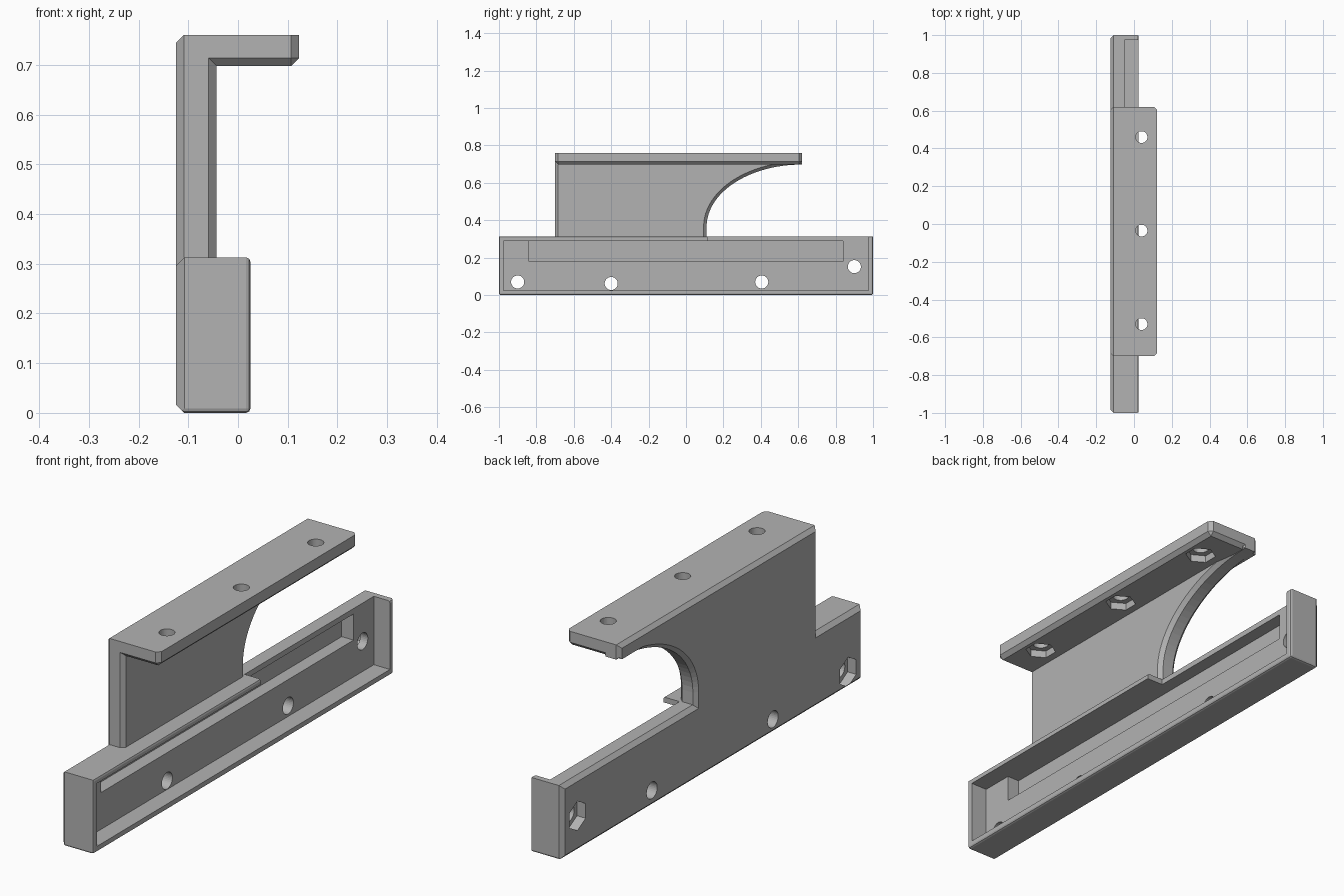
import bpy, bmesh, math
from mathutils import Matrix, Vector

if "Cube" in bpy.data.objects:
    bpy.data.objects.remove(bpy.data.objects["Cube"], do_unlink=True)

grey = bpy.data.materials.new("plain grey")
grey.use_nodes = True
colour = (0.45, 0.45, 0.45, 1)
grey.diffuse_color = colour
grey.node_tree.nodes["Principled BSDF"].inputs["Base Color"].default_value = colour

BACK = -0.125   # outer face of the bracket
CH = 0.017      # chamfer size


def make_object(name, bm):
    bmesh.ops.recalc_face_normals(bm, faces=bm.faces)
    mesh = bpy.data.meshes.new(name)
    bm.to_mesh(mesh)
    bm.free()
    mesh.materials.append(grey)
    obj = bpy.data.objects.new(name, mesh)
    bpy.context.scene.collection.objects.link(obj)
    return obj


def chamfer(bm, rule, size, segments=1):
    edges = [e for e in bm.edges if rule((e.verts[0].co + e.verts[1].co) / 2)]
    bmesh.ops.bevel(bm, geom=edges, offset=size, segments=segments,
                    profile=0.5, affect='EDGES')


def block(lo, hi):
    bm = bmesh.new()
    bmesh.ops.create_cube(bm, size=1)
    lo, hi = Vector(lo), Vector(hi)
    for v in bm.verts:
        v.co = (lo + hi) / 2 + v.co * (hi - lo)
    return bm


def prism(centre, radius, length, sides, axis, turn=0):
    bm = bmesh.new()
    spin = Matrix.Rotation(turn, 4, 'Z')
    tilt = Matrix.Rotation(math.pi / 2, 4, 'Y') if axis == 'X' else Matrix()
    bmesh.ops.create_cone(bm, cap_ends=True, segments=sides, radius1=radius,
                          radius2=radius, depth=length,
                          matrix=Matrix.Translation(centre) @ tilt @ spin)
    return bm


def near(a, b):
    return abs(a - b) < 0.002


def combine(target, bm, operation):
    tool = make_object("helper", bm)
    tool.hide_render = True
    mod = target.modifiers.new(operation, 'BOOLEAN')
    mod.operation, mod.object, mod.solver = operation, tool, 'EXACT'
    graph = bpy.context.evaluated_depsgraph_get()
    mesh = bpy.data.meshes.new_from_object(target.evaluated_get(graph))
    target.modifiers.clear()
    target.data = mesh
    bpy.data.objects.remove(tool, do_unlink=True)


# Long housing with chamfered outer face and softened rim
bm = block((BACK, -1, 0), (0.025, 1, 0.313))
chamfer(bm, lambda c: near(c.x, BACK), CH)
chamfer(bm, lambda c: near(c.x, 0.025) or (near(abs(c.y), 1) and near(c.z, 0)), 0.009, 2)
bracket = make_object("mounting_bracket", bm)

# Upright web with a curved rear edge
outline = [(-0.70, 0.15), (0.11, 0.15), (0.11, 0.30)]
for i in range(25):
    a = math.radians(90 * i / 24)
    outline.append((0.62 - 0.51 * math.cos(a), 0.365 + 0.333 * math.sin(a)))
outline += [(0.62, 0.73), (-0.70, 0.73)]
bm = bmesh.new()
face = bm.faces.new([bm.verts.new((BACK, y, z)) for y, z in outline])
grown = bmesh.ops.extrude_face_region(bm, geom=[face])
for v in grown["geom"]:
    if isinstance(v, bmesh.types.BMVert):
        v.co.x = -0.043
bm.normal_update()
chamfer(bm, lambda c: (near(c.x, BACK) or near(c.x, -0.043))
        and 0.16 < c.z < 0.729, CH - 0.001)
combine(bracket, bm, 'UNION')

# Top flange
bm = block((BACK, -0.70, 0.698), (0.123, 0.62, 0.76))
chamfer(bm, lambda c: (near(c.x, BACK) and c.z > 0.70)
        or (near(c.x, 0.123) and c.z < 0.759)
        or (near(c.z, 0.698) and abs(c.y) > 0.5), CH - 0.001)
combine(bracket, bm, 'UNION')

# Housing pocket, open top behind the web, and inner groove
for lo, hi in (((-0.05, -0.975, 0.025), (0.1, 0.975, 0.29)),
               ((-0.05, 0.115, 0.2), (0.1, 0.975, 0.4)),
               ((-0.105, -0.84, 0.18), (0, 0.84, 0.29))):
    combine(bracket, block(lo, hi), 'DIFFERENCE')

# Bolt holes through the housing, with nut pockets at the ends
for y, z, nut in ((-0.9, 0.07, True), (-0.4, 0.062, False),
                  (0.405, 0.07, False), (0.9, 0.152, True)):
    combine(bracket, prism((-0.09, y, z), 0.035, 0.2, 32, 'X'), 'DIFFERENCE')
    if nut:
        combine(bracket, prism((BACK, y, z), 0.062, 0.08, 6, 'X', math.pi / 2), 'DIFFERENCE')

# Bolt holes through the flange, with nut pockets underneath
for y in (-0.53, -0.035, 0.46):
    combine(bracket, prism((0.04, y, 0.73), 0.031, 0.2, 32, 'Z'), 'DIFFERENCE')
    combine(bracket, prism((0.04, y, 0.698), 0.06, 0.06, 6, 'Z'), 'DIFFERENCE')

for p in bracket.data.polygons:
    p.use_smooth = False
    p.material_index = 0
